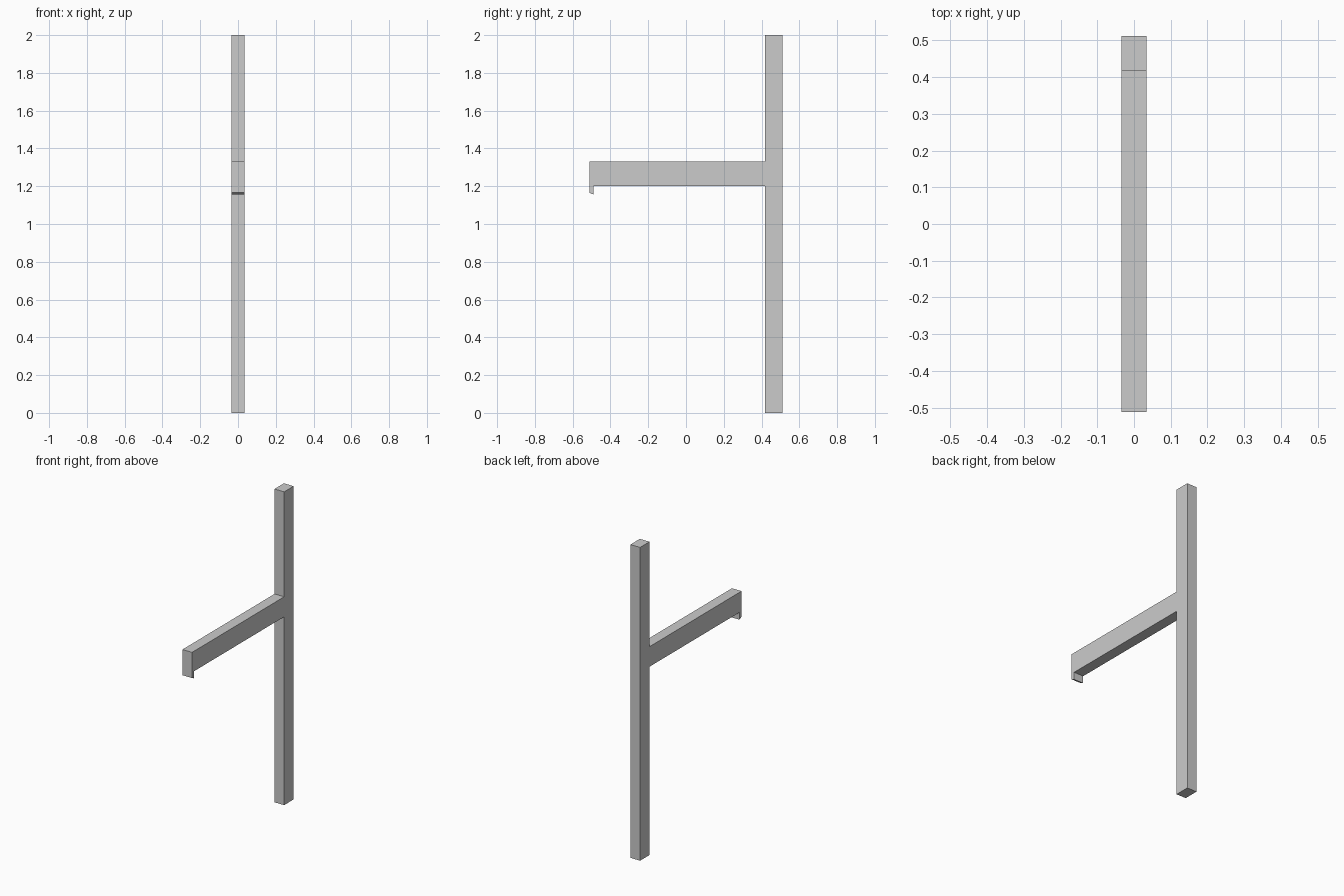
import bpy, bmesh

if "Cube" in bpy.data.objects:
    bpy.data.objects.remove(bpy.data.objects["Cube"])

HALF_W = 0.034

# side outline (y, z): post, arm and slanted lip under the arm tip
OUTLINE = [
    (0.512, 0.0), (0.512, 2.0), (0.417, 2.0),
    (0.417, 1.33), (-0.512, 1.33),
    (-0.512, 1.166), (-0.49, 1.156), (-0.49, 1.202),
    (0.417, 1.202), (0.417, 0.0),
]


def extrude_profile(name, outline, half_width):
    bm = bmesh.new()
    face = bm.faces.new([bm.verts.new((-half_width, y, z)) for y, z in outline])
    ext = bmesh.ops.extrude_face_region(bm, geom=[face])
    verts = [g for g in ext["geom"] if isinstance(g, bmesh.types.BMVert)]
    bmesh.ops.translate(bm, verts=verts, vec=(2 * half_width, 0, 0))
    bmesh.ops.recalc_face_normals(bm, faces=bm.faces)
    mesh = bpy.data.meshes.new(name)
    bm.to_mesh(mesh)
    bm.free()
    obj = bpy.data.objects.new(name, mesh)
    bpy.context.collection.objects.link(obj)
    return obj


# post with projecting arm
extrude_profile("post_with_arm", OUTLINE, HALF_W)
